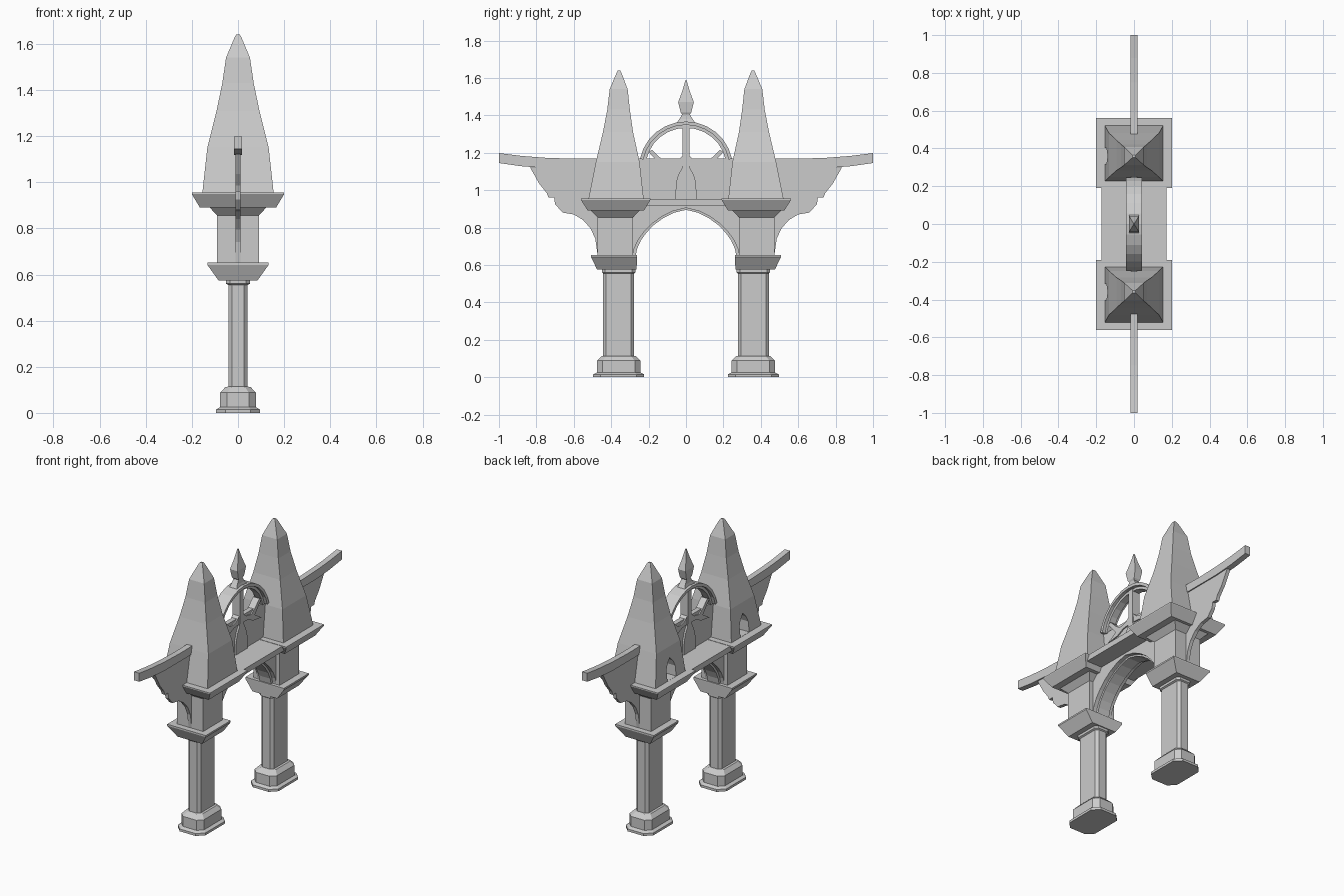
import bpy, bmesh, math

CY = 0.36  # tower centre distance from the middle


def finish(name, bm):
    bmesh.ops.recalc_face_normals(bm, faces=bm.faces)
    me = bpy.data.meshes.new(name)
    bm.to_mesh(me)
    bm.free()
    ob = bpy.data.objects.new(name, me)
    bpy.context.collection.objects.link(ob)
    return ob


def loft(name, levels, s=1):
    """Stack of (z, half_x, y_inner, y_outer, chamfer) outlines; s mirrors in y."""
    bm = bmesh.new()
    rings = []
    for z, hx, y0, y1, c in levels:
        if c:
            pts = [(hx, y0 + c), (hx, y1 - c), (hx - c, y1), (c - hx, y1),
                   (-hx, y1 - c), (-hx, y0 + c), (c - hx, y0), (hx - c, y0)]
        else:
            pts = [(hx, y0), (hx, y1), (-hx, y1), (-hx, y0)]
        rings.append([bm.verts.new((x, s * y, z)) for x, y in pts])
    for a, b in zip(rings, rings[1:]):
        n = len(a)
        for i in range(n):
            bm.faces.new((a[i], a[(i + 1) % n], b[(i + 1) % n], b[i]))
    bm.faces.new(rings[0])
    bm.faces.new(rings[-1])
    return finish(name, bm)


def prism(name, outline, hx, s=1, x=0):
    """Extrude a (y, z) outline across x."""
    bm = bmesh.new()
    f = bm.faces.new([bm.verts.new((x - hx, s * y, z)) for y, z in outline])
    r = bmesh.ops.extrude_face_region(bm, geom=[f])
    verts = [v for v in r["geom"] if isinstance(v, bmesh.types.BMVert)]
    bmesh.ops.translate(bm, verts=verts, vec=(2 * hx, 0, 0))
    return finish(name, bm)


def band(name, outer, inner, hx):
    return prism(name, outer + inner[::-1], hx)


def arc(r, cz, n=14, a0=12):
    return [(r * math.cos(math.radians(a)), cz + r * math.sin(math.radians(a)))
            for a in [a0 + (180 - 2 * a0) * i / n for i in range(n + 1)]]


def centred(z, hx, hy, c):
    return (z, hx, CY - hy, CY + hy, c)


for s, side in ((1, "back"), (-1, "front")):
    # moulded base and chamfered shaft
    loft(side + "_column", [
        centred(0, .095, .136, .04), centred(.015, .095, .136, .04),
        centred(.025, .077, .116, .03), centred(.088, .077, .116, .03),
        centred(.112, .055, .092, .025), centred(.114, .042, .083, .016),
        centred(.555, .042, .083, .016), centred(.56, .052, .09, .018),
        centred(.58, .052, .09, .018)], s)
    # capital, straight on the side of the arch
    loft(side + "_capital", [
        (.575, .085, .264, .475, 0), (.642, .133, .262, .508, 0),
        (.652, .133, .262, .508, 0)], s)
    loft(side + "_pier", [(.65, .09, .283, .472, 0), (.855, .09, .283, .472, 0),
                          (.893, .125, .245, .51, 0)], s)
    loft(side + "_cornice", [(.89, .165, .225, .525, 0),
                             (.948, .2, .19, .562, 0), (.955, .2, .19, .562, 0)], s)
    # concave-curved spire
    sp = loft(side + "_spire", [
        (.95, .155, .226, .522, 0), (1.15, .133, .248, .482, 0),
        (1.31, .093, .283, .444, 0), (1.43, .068, .300, .421, 0),
        (1.54, .052, .312, .408, 0), (1.63, .014, .346, .370, 0),
        (1.64, .008, .352, .364, 0)], s)
    # pointed niche on the left face
    niche = [(CY - .043, .956), (CY + .043, .956), (CY + .043, 1.02),
             (CY + .028, 1.055), (CY, 1.085), (CY - .028, 1.055), (CY - .043, 1.02)]
    cut = prism(side + "_niche_cutter", niche, .06, s, -.14)
    cut.hide_render = True
    cut.hide_set(True)
    m = sp.modifiers.new("niche", "BOOLEAN")
    m.object = cut
    m.operation = "DIFFERENCE"
    m.solver = "EXACT"
    # upswept arm and its thin carved bracket
    prism(side + "_arm", [(.44, 1.17), (.6, 1.168), (.75, 1.173), (.88, 1.183),
                          (1, 1.198), (1, 1.145), (.88, 1.128), (.75, 1.118),
                          (.44, 1.118)], .018, s)
    prism(side + "_bracket", [
        (.43, 1.125), (.834, 1.122), (.785, 1.035), (.745, .985), (.735, .96),
        (.705, .96), (.70, .925), (.66, .88), (.60, .87), (.55, .84),
        (.51, .795), (.485, .74), (.472, .65), (.43, .65)], .011, s)

# bridge slab and pointed arch below it
loft("bridge_slab", [(.918, .172, -.23, .23, 0), (.953, .172, -.23, .23, 0)])
half = [(.285, .65), (.276, .69), (.255, .735), (.222, .78), (.18, .822),
        (.13, .858), (.07, .888)]
outer = half + [(0, .905)] + [(-y, z) for y, z in half[::-1]]
prism("arch_wall", outer + [(-.3, .65), (-.3, .925), (.3, .925), (.3, .65)], .065)
inner = [(y * .945, .65 + (z - .65) * .96) for y, z in outer]
band("arch_rib", outer, inner, .04)

# thin screen wall, central post with pointed head
prism("screen_wall", [(-.28, .95), (.28, .95), (.28, 1.168), (-.28, 1.168)], .015)
prism("centre_pier", [(-.056, .95), (.056, .95), (.054, 1.04), (.04, 1.085),
                      (.02, 1.12), (.018, 1.36), (-.018, 1.36), (-.02, 1.12),
                      (-.04, 1.085), (-.054, 1.04)], .026)

# open hoop over the screen, with a thinner inner rib
band("hoop", arc(.252, 1.115, 12), arc(.234, 1.115, 12), .042)
band("hoop_rib", arc(.238, 1.115, 12), arc(.218, 1.115, 12), .022)

# curling tracery leaves either side of the post
for s, side in ((1, "back"), (-1, "front")):
    prism(side + "_tracery", [
        (.01, 1.19), (.05, 1.155), (.1, 1.145), (.14, 1.175), (.18, 1.215),
        (.2, 1.205), (.165, 1.165), (.135, 1.13), (.2, 1.09), (.12, 1.1),
        (.07, 1.125), (.01, 1.13)], .022, s)

# spear-shaped finial
loft("finial", [(z, hx, -hy, hy, 0) for z, hx, hy in (
    (1.345, .03, .06), (1.38, .02, .036), (1.405, .017, .02), (1.415, .022, .028),
    (1.47, .026, .042), (1.53, .013, .02), (1.59, .002, .002))])
